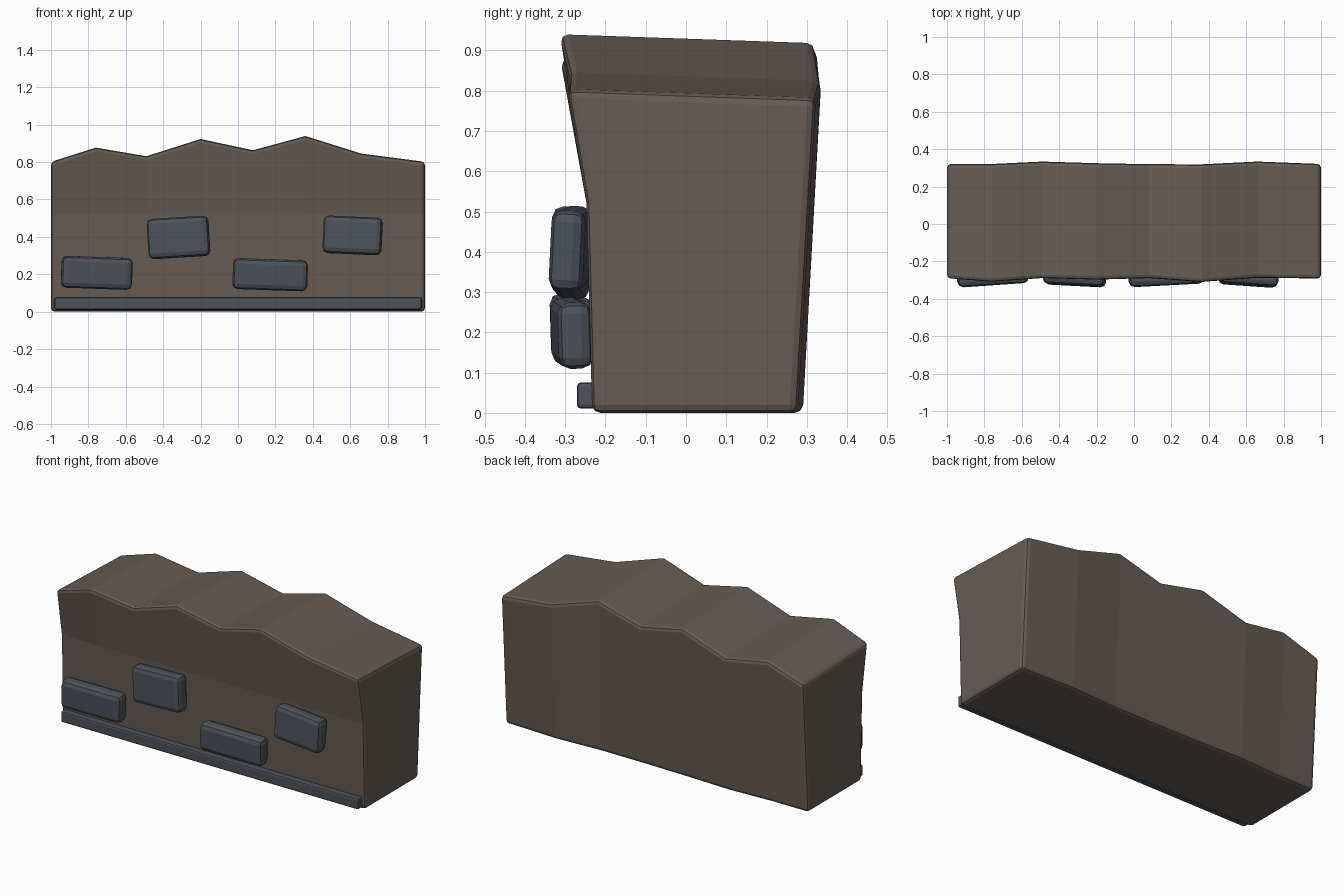
import bpy, bmesh
from math import radians

if "Cube" in bpy.data.objects:
    bpy.data.objects.remove(bpy.data.objects["Cube"])


def material(name, rgb):
    m = bpy.data.materials.new(name)
    m.diffuse_color = (*rgb, 1)
    m.use_nodes = True
    m.node_tree.nodes["Principled BSDF"].inputs["Base Color"].default_value = m.diffuse_color
    return m


earth = material("earth_brown", (0.133, 0.107, 0.088))
slate = material("slate_grey", (0.072, 0.085, 0.102))


def finish(ob, mat, width, segments):
    ob.data.materials.append(mat)
    b = ob.modifiers.new("bevel", 'BEVEL')
    b.width, b.segments = width, segments
    b.limit_method = 'ANGLE'
    b.angle_limit = radians(40)


def box(name, loc, size, rot, width, segments):
    bm = bmesh.new()
    bmesh.ops.create_cube(bm, size=1)
    bmesh.ops.scale(bm, vec=size, verts=bm.verts)
    me = bpy.data.meshes.new(name)
    bm.to_mesh(me)
    bm.free()
    ob = bpy.data.objects.new(name, me)
    bpy.context.collection.objects.link(ob)
    ob.location = loc
    ob.rotation_euler = [radians(a) for a in rot]
    finish(ob, slate, width, segments)


# Embankment: cross-sections lofted along x (x, top z, front top y, back top y)
stations = [
    (-1.00, 0.802, -0.293, 0.322), (-0.76, 0.878, -0.312, 0.322),
    (-0.49, 0.832, -0.292, 0.335), (-0.20, 0.924, -0.300, 0.326),
    (0.08, 0.864, -0.292, 0.321), (0.36, 0.940, -0.313, 0.320),
    (0.66, 0.846, -0.290, 0.335), (1.00, 0.802, -0.295, 0.322),
]
bm = bmesh.new()
rings = []
for x, z, yf, yb in stations:
    section = [(-0.233, 0), (-0.247, 0.52), (yf, z), (yb, z - 0.022), (yb - 0.045, 0)]
    rings.append([bm.verts.new((x, y, h)) for y, h in section])
for a, b in zip(rings, rings[1:]):
    for i in range(5):
        j = (i + 1) % 5
        bm.faces.new((a[i], a[j], b[j], b[i]))
bm.faces.new(rings[0])
bm.faces.new(rings[-1])
bmesh.ops.recalc_face_normals(bm, faces=bm.faces)
me = bpy.data.meshes.new("embankment")
bm.to_mesh(me)
bm.free()
body = bpy.data.objects.new("embankment", me)
bpy.context.collection.objects.link(body)
finish(body, earth, 0.02, 2)

# Facing stones set in the front: centre, size, tilt
stones = [
    ((-0.755, -0.283, 0.208), (0.38, 0.085, 0.17), (2, 2, 4)),
    ((-0.318, -0.286, 0.397), (0.33, 0.085, 0.215), (-2, -3.5, -3)),
    ((0.172, -0.284, 0.198), (0.40, 0.085, 0.165), (2, 2, 3)),
    ((0.613, -0.286, 0.408), (0.315, 0.085, 0.20), (-3, 2.5, -4)),
]
for n, (loc, size, rot) in enumerate(stones, 1):
    box(f"stone_{n}", loc, size, rot, 0.028, 2)

# Base kerb along the foot
box("base_kerb", (0, -0.242, 0.043), (1.965, 0.058, 0.065), (0, 0, 0), 0.01, 2)
